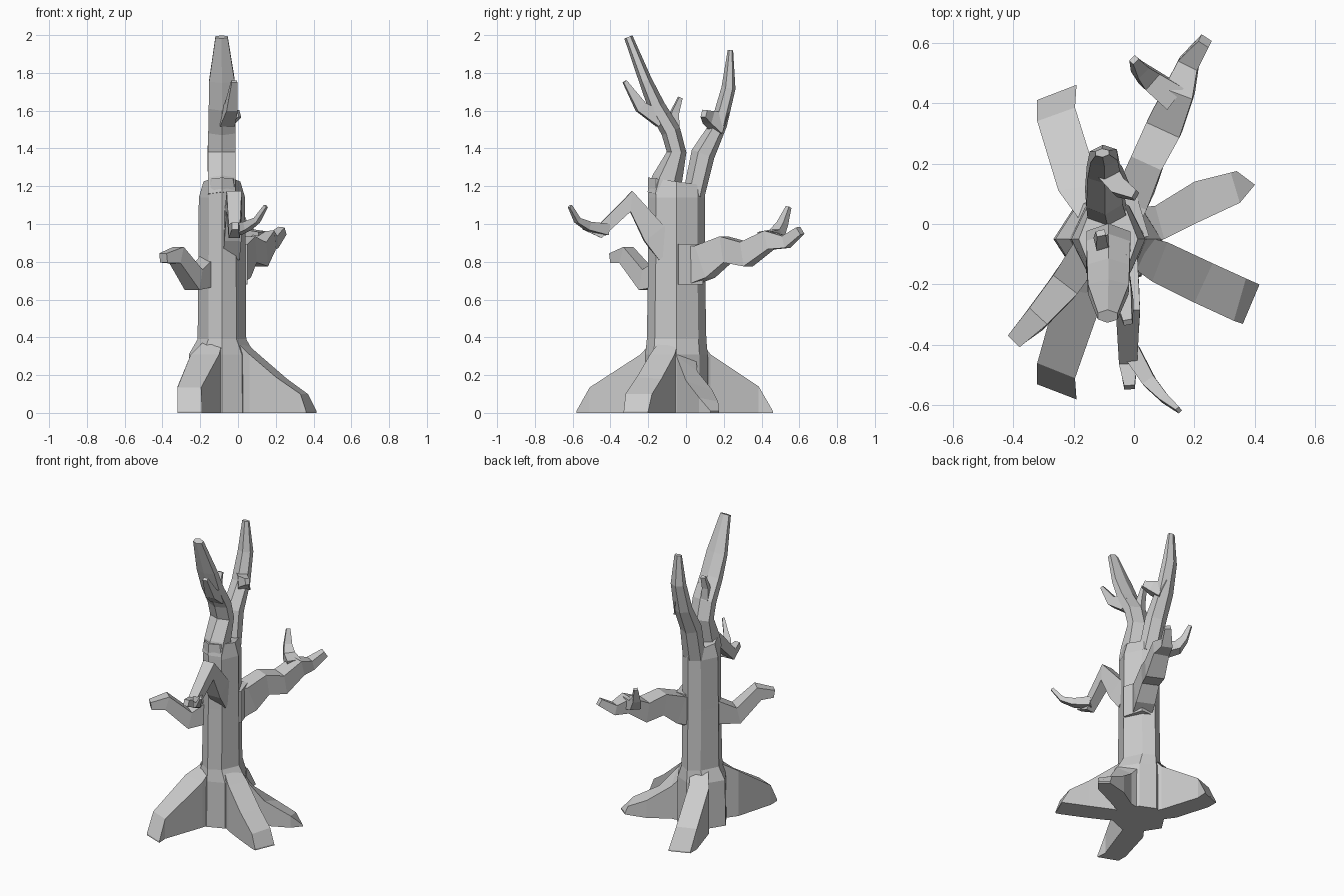
import bpy, bmesh, math
from mathutils import Vector


def loft(name, rings):
    """Skin a list of equal-length rings and cap both ends."""
    bm = bmesh.new()
    vs = [[bm.verts.new(p) for p in r] for r in rings]
    n = len(rings[0])
    for a, b in zip(vs, vs[1:]):
        for i in range(n):
            j = (i + 1) % n
            bm.faces.new((a[i], a[j], b[j], b[i]))
    bm.faces.new(vs[0][::-1])
    bm.faces.new(vs[-1])
    bmesh.ops.recalc_face_normals(bm, faces=bm.faces)
    me = bpy.data.meshes.new(name)
    bm.to_mesh(me)
    bm.free()
    ob = bpy.data.objects.new(name, me)
    bpy.context.collection.objects.link(ob)
    return ob


def limb(name, pts, n=4):
    """Tapered branch through (x, y, z, width, depth) stations."""
    c = [Vector(p[:3]) for p in pts]
    side = (c[-1] - c[0]).cross(Vector((0, 0, 1))).normalized()
    rings = []
    for i, p in enumerate(pts):
        before = (c[i] - c[max(i - 1, 0)]).normalized()
        after = (c[min(i + 1, len(c) - 1)] - c[i]).normalized()
        t = (before + after).normalized()
        s = (side - t * side.dot(t)).normalized()
        u = s.cross(t)
        k = 1 / math.cos(math.pi / n)
        ring = []
        for j in range(n):
            a = 2 * math.pi * j / n + math.pi / n
            ring.append(c[i] + s * (k * math.cos(a) * p[3] / 2)
                        + u * (k * math.sin(a) * p[4] / 2))
        rings.append(ring)
    return loft(name, rings)


def root(name, sections):
    """Buttress root: (left x, left y, right x, right y, top left z, top right z)."""
    loft(name, [[(a, b, 0), (c, d, 0), (c, d, zr), (a, b, zl)]
                for a, b, c, d, zl, zr in sections])


# trunk: uneven octagon, flared at the foot, pinched at the crown
outline = [(.125, 0), (.07, .11), (0, .15), (-.07, .11),
           (-.125, 0), (-.07, -.11), (0, -.15), (.075, -.11)]
levels = [(0, 1.45, 1.12), (.31, 1.4, 1.1), (.39, 1.03, 1.05), (.8, 1, 1), (1.14, .98, 1), (1.225, .78, 1)]
loft("trunk", [[(-.085 + x * sx, -.05 + y * sy, z - (.14 * y if z > 1.2 else 0))
                for x, y in outline] for z, sx, sy in levels])

# roots
root("root_back_left", [(-.17, 0, -.08, .07, .39, .39), (-.25, .11, -.115, .13, .31, .31),
                        (-.32, .34, -.195, .385, .14, .14), (-.32, .41, -.19, .46, .01, .01)])
root("root_front_left", [(-.17, -.1, -.08, -.17, .39, .39), (-.25, -.21, -.1, -.24, .31, .31),
                         (-.32, -.46, -.195, -.51, .135, .135), (-.32, -.53, -.19, -.58, .01, .01)])
root("root_front_right", [(-.01, -.14, .03, -.04, .38, .38), (.06, -.19, .11, -.06, .31, .31),
                          (.2, -.26, .26, -.13, .19, .18), (.33, -.32, .37, -.18, .1, .1),
                          (.36, -.33, .415, -.2, .01, .01)])
root("root_back_right", [(.03, -.06, -.03, .05, .37, .33), (.1, -.05, .07, .06, .3, .22),
                         (.2, 0, .2, .14, .17, .12), (.35, .07, .32, .17, .08, .06),
                         (.4, .13, .34, .175, .01, .01)])

# two upright leaders with their stubs
limb("front_leader", [(-.085, -.12, 1.15, .145, .15), (-.085, -.1, 1.235, .145, .14),
                      (-.085, -.05, 1.38, .145, .09),
                      (-.085, -.08, 1.49, .145, .09), (-.085, -.155, 1.62, .14, .08),
                      (-.085, -.215, 1.76, .135, .06), (-.087, -.305, 1.99, .065, .04)], 6)
limb("front_leader_fork", [(-.06, -.13, 1.55, .08, .08), (-.035, -.24, 1.62, .06, .06),
                           (-.02, -.325, 1.755, .03, .02)])
limb("front_leader_twig", [(-.1, -.07, 1.5, .05, .06), (-.11, -.06, 1.59, .04, .04),
                           (-.11, -.03, 1.67, .03, .02)])
limb("back_leader", [(-.09, .04, 1.15, .13, .1), (-.1, .09, 1.37, .12, .11),
                     (-.1, .175, 1.53, .11, .075), (-.1, .225, 1.72, .09, .065),
                     (-.105, .235, 1.92, .045, .025)], 6)
limb("back_leader_stub", [(-.09, .185, 1.53, .08, .12), (-.045, .12, 1.565, .06, .07),
                          (.005, .095, 1.585, .03, .04)])

# front side branch and twig
limb("front_branch", [(-.04, -.09, .86, .09, .15), (-.03, -.17, .95, .09, .13),
                      (-.02, -.29, 1.12, .08, .11),
                      (-.02, -.455, .96, .06, .07), (-.015, -.54, .99, .035, .04)])
limb("front_branch_twig", [(-.01, -.42, .97, .06, .06), (.05, -.52, .99, .045, .045),
                           (.1, -.575, 1.02, .03, .03), (.148, -.615, 1.095, .015, .02)])

# back right branch, twig and collar
limb("back_branch", [(-.04, .02, .78, .12, .2), (0, .1, .8, .12, .18), (.045, .21, .865, .11, .14),
                     (.1, .32, .84, .12, .13), (.15, .44, .915, .1, .1),
                     (.18, .53, .905, .07, .065), (.235, .605, .965, .04, .045)])
limb("back_branch_twig", [(.13, .42, .92, .09, .08), (.05, .48, .945, .07, .06),
                          (.02, .51, 1.0, .05, .04), (0, .543, 1.09, .025, .02)])
loft("branch_collar", [[(0, -.05, z), (.05, -.04, z), (.01, .09, z), (-.06, .09, z)]
                       for z in (.68, .895)])

# left side branch
limb("left_branch", [(-.13, -.06, .76, .11, .17), (-.235, -.21, .705, .1, .11),
                     (-.325, -.315, .835, .08, .09), (-.395, -.385, .82, .055, .05)])
